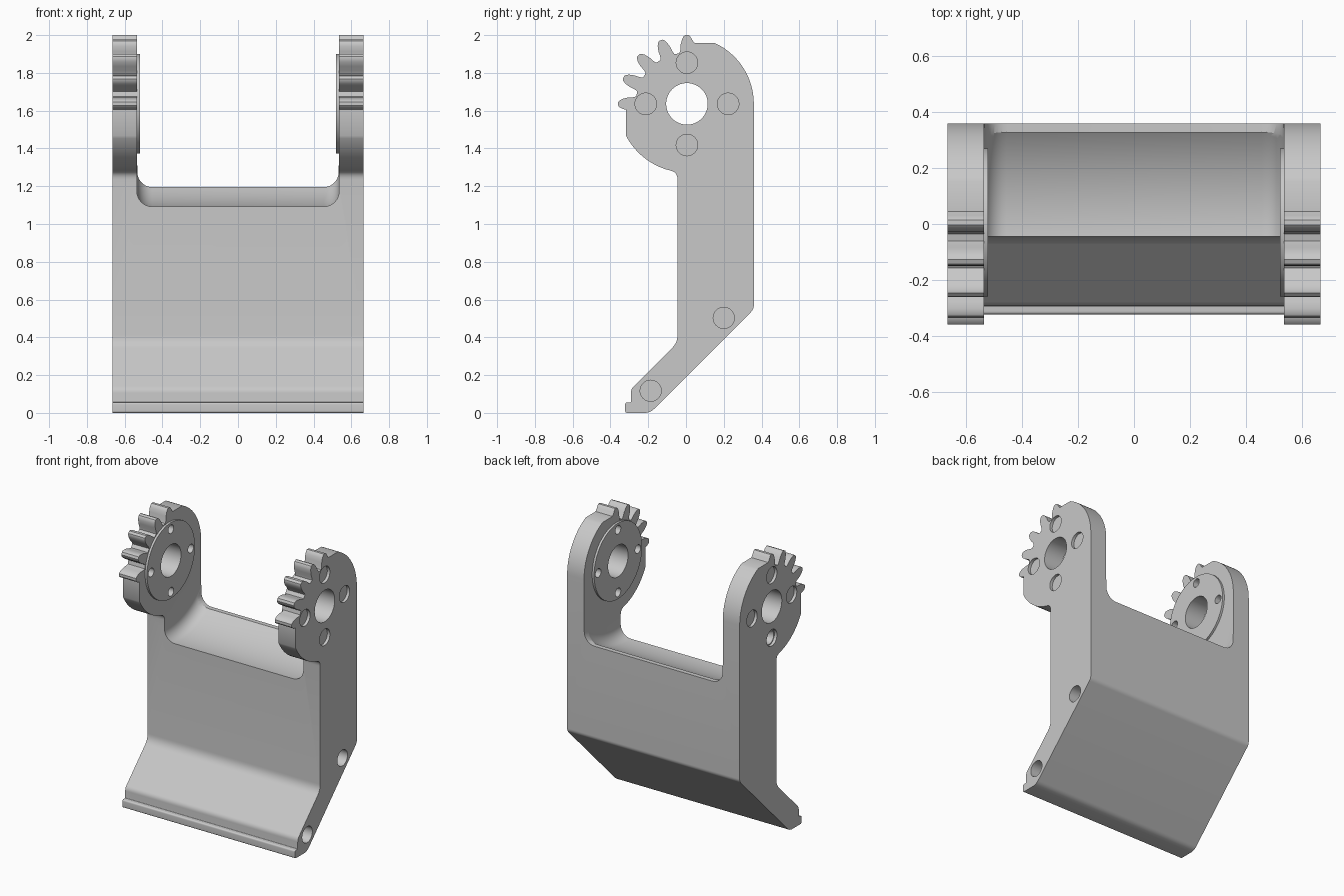
import bpy, bmesh
from math import sin, cos, pi, radians, asin
from mathutils import Matrix, Vector

cube = bpy.data.objects.get("Cube")
if cube:
    bpy.data.objects.remove(cube, do_unlink=True)

HALF = 0.665               # half width of the bracket
ARM = 0.535                # inner face of the arms
CY, CZ = 0.005, 1.636      # pivot axis
TIP, ROOT, BACK = 0.364, 0.268, 0.354
PITCH = radians(22.5)
GREY = (0.58, 0.58, 0.58, 1)

grey = bpy.data.materials.new("light grey")
grey.use_nodes = True
grey.diffuse_color = GREY
grey.node_tree.nodes["Principled BSDF"].inputs["Base Color"].default_value = GREY


def make(name, bm):
    bmesh.ops.recalc_face_normals(bm, faces=bm.faces)
    mesh = bpy.data.meshes.new(name)
    bm.to_mesh(mesh)
    bm.free()
    mesh.materials.append(grey)
    obj = bpy.data.objects.new(name, mesh)
    bpy.context.collection.objects.link(obj)
    return obj


def polar(r, a, offset=0.0):
    """Point at radius r along angle a, shifted sideways by offset."""
    return Vector((CY + r * cos(a) - offset * sin(a), CZ + r * sin(a) + offset * cos(a)))


def arc(r, a0, a1, n):
    return [(polar(r, a0 + (a1 - a0) * i / n), 0) for i in range(n + 1)]


def rounded(points, n=6):
    """Replace each corner that has a tangent length by a smooth curve."""
    out = []
    for i, (p, t) in enumerate(points):
        if not t:
            out.append(p)
            continue
        a = p + (points[i - 1][0] - p).normalized() * t
        b = p + (points[(i + 1) % len(points)][0] - p).normalized() * t
        for k in range(n + 1):
            u = k / n
            out.append(a * (1 - u) ** 2 + p * 2 * u * (1 - u) + b * u * u)
    return out


def slab(name, outline, x0, x1):
    """Closed solid from an outline in the y-z plane."""
    bm = bmesh.new()
    left, right = ([bm.verts.new((x, p.x, p.y)) for p in outline] for x in (x0, x1))
    bm.faces.new(left[::-1])
    bm.faces.new(right)
    for i in range(len(outline)):
        bm.faces.new((left[i - 1], left[i], right[i], right[i - 1]))
    return make(name, bm)


def rod(name, y, z, x0, x1, r0, r1=None, seg=40, rim=0):
    """Cylinder or cone along x, optionally with rounded rims."""
    r1 = r0 if r1 is None else r1
    bm = bmesh.new()
    bmesh.ops.create_cone(bm, cap_ends=True, segments=seg, radius1=r0, radius2=r1,
                          depth=abs(x1 - x0))
    if rim:
        caps = [f for f in bm.faces if len(f.verts) > 4]
        edges = list({e for f in caps for e in f.edges})
        bmesh.ops.bevel(bm, geom=edges, offset=rim, segments=8, profile=0.5, affect='EDGES')
    turn = pi / 2 if x1 > x0 else -pi / 2
    bm.transform(Matrix.Translation(((x0 + x1) / 2, y, z)) @ Matrix.Rotation(turn, 4, 'Y'))
    return make(name, bm)


def combine(target, tool, mode='DIFFERENCE'):
    mod = target.modifiers.new("combine", 'BOOLEAN')
    mod.operation = mode
    mod.solver = 'EXACT'
    mod.object = tool
    bpy.context.view_layer.update()
    bpy.context.view_layer.objects.active = target
    bpy.ops.object.modifier_apply(modifier=mod.name)
    bpy.data.objects.remove(tool, do_unlink=True)


# side profile: foot, sloped shin, upright back and rounded head
V = Vector
profile = [(V((-0.322, 0)), 0.012), (V((-0.19, 0)), 0.03), (V((0.359, 0.549)), 0.02)]
flat = 0.322
profile += arc(BACK, 0, asin(flat / BACK), 20)
profile += [(V((0.045, CZ + flat)), 0)]

# gear teeth over the front upper quarter
flank = [(ROOT, 0.040), (0.285, 0.035), (0.315, 0.033), (0.342, 0.026), (0.358, 0.017)]
for k in range(5):
    a = pi / 2 + k * PITCH
    rise = flank[3:] if k == 0 else flank
    fall = flank[3:] if k == 4 else flank
    profile += [(polar(r, a, -w), 0) for r, w in rise]
    profile += [(polar(TIP, a, -0.009), 0), (polar(TIP, a, 0.009), 0)]
    profile += [(polar(r, a, w), 0) for r, w in reversed(fall)]

# underside of the head, front face, shin and toe lip
profile += [(V((-0.318, 1.605)), 0)]
profile += arc(TIP, radians(207.5), radians(254), 18)
profile += [(V((-0.045, 1.275)), 0.04), (V((-0.045, 0.372)), 0.04), (V((-0.292, 0.125)), 0.02),
            (V((-0.292, 0.056)), 0.005), (V((-0.322, 0.056)), 0.012)]
bracket = slab("bracket_body", rounded(profile), -HALF, HALF)

# rounded clearance between the arms
combine(bracket, rod("clearance_cutter", CY, CZ, -ARM, ARM, 0.546, seg=144, rim=0.08))

# level strip along the rear edge of the clearance
bm = bmesh.new()
bmesh.ops.create_cube(bm, size=1)
bm.transform(Matrix.Translation((0, 0.45, 1.445)) @ Matrix.Diagonal((2 * ARM - 0.004, 0.3, 0.5, 1)))
bmesh.ops.bevel(bm, geom=[e for e in bm.edges
                          if all(v.co.z < 1.3 for v in e.verts)
                          and abs(e.verts[0].co.y - e.verts[1].co.y) > 0.1],
                offset=0.08, segments=8, profile=0.5, affect='EDGES')
combine(bracket, make("rear_edge_cutter", bm))

# raised discs on the inner arm faces
for s in (-1, 1):
    combine(bracket, rod("disc", CY, CZ, s * 0.52, s * 0.57, 0.264, seg=72), 'UNION')

# main pivot bore and the ring of countersunk screw holes, arm by arm
for s in (-1, 1):
    combine(bracket, rod("pivot_cutter", CY, CZ, s * 0.45, s * 0.75, 0.11, seg=64))
    for k in range(4):
        p = polar(0.218, k * pi / 2)
        combine(bracket, rod("screw_cutter", p.x, p.y, s * 0.45, s * 0.75, 0.03, seg=32))
        combine(bracket, rod("sink_cutter", p.x, p.y, s * 0.60, s * 0.65, 0.029, 0.052, seg=32))
        combine(bracket, rod("head_cutter", p.x, p.y, s * 0.645, s * 0.75, 0.057, seg=32))

# stepped blind holes in the sides of the shin
for y, z in ((0.2, 0.503), (-0.187, 0.117)):
    for s in (-1, 1):
        combine(bracket, rod("bore_cutter", y, z, s * 0.57, s * 0.75, 0.056, seg=32))
        combine(bracket, rod("pilot_cutter", y, z, s * 0.45, s * 0.65, 0.03, seg=24))

for o in bpy.context.selected_objects:
    o.select_set(False)
bracket.select_set(True)
bpy.context.view_layer.objects.active = bracket
bpy.ops.object.shade_smooth_by_angle(angle=radians(30))
